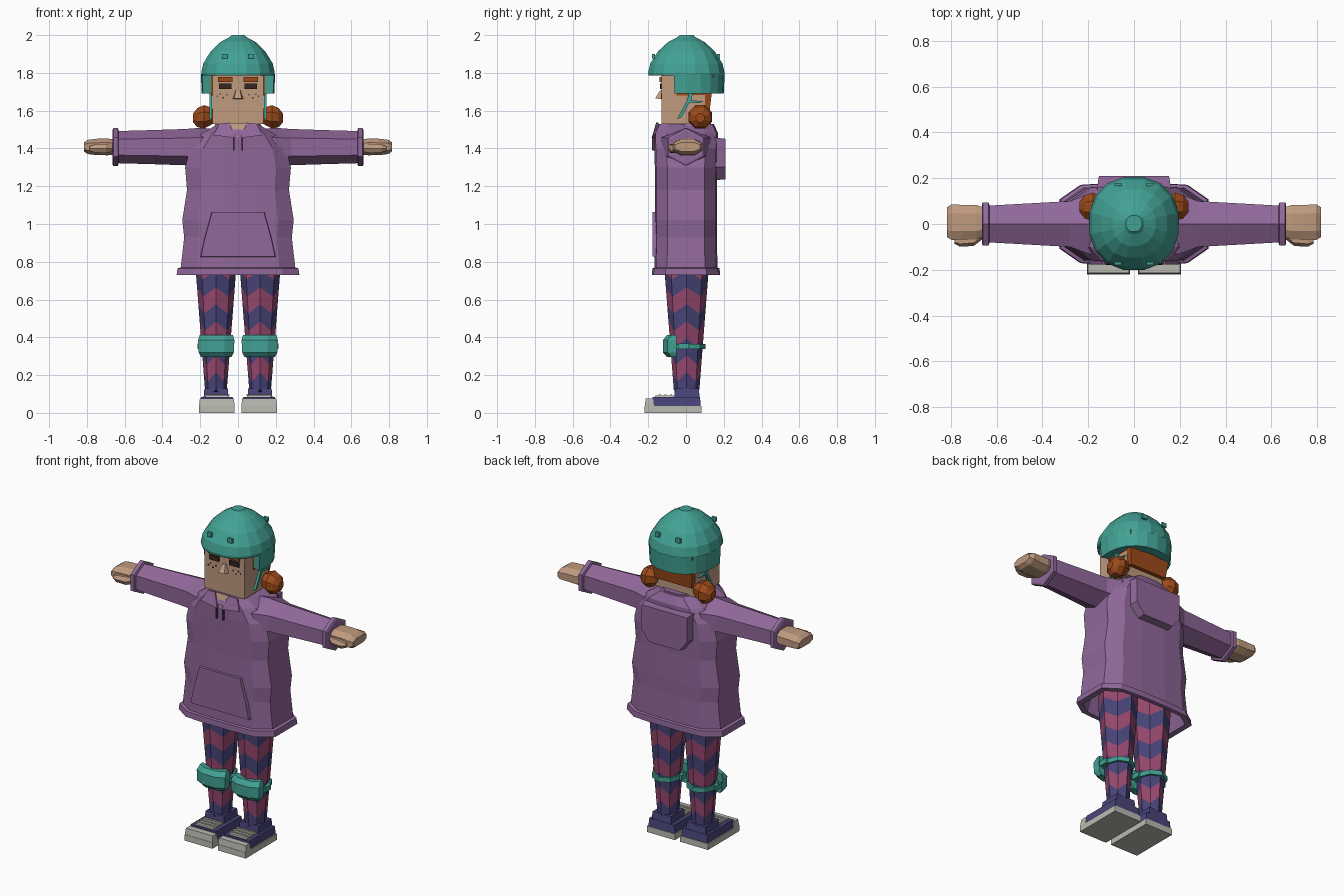
import bpy, bmesh
from math import sin, cos, pi, copysign

if "Cube" in bpy.data.objects:
    bpy.data.objects.remove(bpy.data.objects["Cube"])


def material(name, red, green, blue):
    """Flat material from display colour values, converted to linear."""
    colour = [(value / 255) ** 2.2 for value in (red, green, blue)] + [1]
    mat = bpy.data.materials.new(name)
    mat.use_nodes = True
    mat.diffuse_color = colour
    mat.node_tree.nodes["Principled BSDF"].inputs["Base Color"].default_value = colour
    return mat


teal = material("teal", 68, 160, 147)
purple = material("purple", 143, 104, 152)
dark_purple = material("dark purple", 80, 55, 90)
skin = material("skin", 190, 153, 126)
orange = material("auburn", 156, 76, 32)
navy = material("indigo", 75, 71, 122)
magenta = material("magenta", 152, 75, 112)
grey = material("sole grey", 186, 184, 176)
dark = material("dark brown", 58, 42, 38)


def loft(name, rings, mats, caps=True, closed=True):
    """Skin equal-length rings; several materials alternate ring by ring."""
    mats = mats if isinstance(mats, list) else [mats]
    bm = bmesh.new()
    rows = [[bm.verts.new(point) for point in ring] for ring in rings]
    for row, (lower, upper) in enumerate(zip(rows, rows[1:])):
        count = len(lower)
        for i in range(count if closed else count - 1):
            j = (i + 1) % count
            face = bm.faces.new((lower[i], lower[j], upper[j], upper[i]))
            face.material_index = row % len(mats)
    if caps:
        bm.faces.new(rows[0])
        bm.faces.new(rows[-1])
    bmesh.ops.recalc_face_normals(bm, faces=bm.faces)
    mesh = bpy.data.meshes.new(name)
    bm.to_mesh(mesh)
    bm.free()
    for mat in mats:
        mesh.materials.append(mat)
    obj = bpy.data.objects.new(name, mesh)
    bpy.context.collection.objects.link(obj)
    return obj


def oval(x, y, z, a, b, sides=8, plane="xy", power=2, phase=0):
    """Superellipse ring in a horizontal (xy) or arm-section (yz) plane."""
    points = []
    for i in range(sides):
        angle = 2 * pi * i / sides + phase
        u = a * copysign(abs(cos(angle)) ** (2 / power), cos(angle))
        v = b * copysign(abs(sin(angle)) ** (2 / power), sin(angle))
        points.append((x + u, y + v, z) if plane == "xy" else (x, y + u, z + v))
    return points


def box(name, xs, ys, zs, mat, taper=0):
    """Box between limits, its top drawn in by taper."""
    def rect(z, inset):
        x0, x1 = min(xs) + inset, max(xs) - inset
        y0, y1 = min(ys) + inset, max(ys) - inset
        return [(x0, y0, z), (x1, y0, z), (x1, y1, z), (x0, y1, z)]
    return loft(name, [rect(zs[0], 0), rect(zs[1], taper)], mat)


def panel(name, outline, y0, y1, mat, shrink=1.0):
    """Extrude an x-z outline along y, scaling its far side."""
    mid = sum(z for _, z in outline) / len(outline)
    return loft(name, [[(x, y0, z) for x, z in outline],
                       [(x * shrink, y1, mid + (z - mid) * shrink) for x, z in outline]], mat)


def torso_ring(z, a, b):
    """Twelve-sided body section with flat front and chamfered corners."""
    quarter = [(1, .6), (.72, .95), (.28, 1)]
    half = quarter + [(-u, v) for u, v in reversed(quarter)]
    return [(u * a, v * b, z) for u, v in half + [(-u, -v) for u, v in half]]


# Hoodie body: hollow hem, waist, shoulders and neck
loft("hoodie_body", [torso_ring(*r) for r in [
    (.9, .24, .14), (.73, .29, .155), (.73, .325, .18), (.765, .32, .178),
    (.77, .303, .167), (.93, .285, .163), (1.02, .295, .165), (1.18, .27, .163),
    (1.3, .28, .165), (1.4, .255, .168), (1.48, .19, .17), (1.53, .105, .147)]], purple)
panel("pocket", [(-.2, .825), (.2, .825), (.18, .92), (.14, 1.065), (-.14, 1.065), (-.18, .92)],
      -.15, -.178, purple, .98)
panel("hood", [(-.165, 1.46), (.165, 1.46), (.165, 1.3), (.11, 1.23), (-.11, 1.23), (-.165, 1.3)],
      .13, .21, purple, .93)
loft("hood_collar", [oval(0, .06, 1.44, .18, .125, 8, phase=pi / 8),
                     oval(0, .03, 1.535, .125, .11, 8, phase=pi / 8)], purple)

# Neck opening
loft("neck", [oval(0, 0, z, .075, .08) for z in (1.45, 1.56)], skin)
loft("neck_opening", [[(-.045, y, 1.534), (.045, y, 1.534), (0, y - .023, 1.455)]
                      for y in (-.151, -.146)], skin)

# Head, nose and back hair in stepped layers
box("head", (-.135, .135), (-.13, .1), (1.53, 1.82), skin)
loft("nose", [[(-.03, -.125, 1.66), (.03, -.125, 1.66), (.02, -.163, 1.665), (-.02, -.163, 1.665)],
              [(-.013, -.125, 1.71), (.013, -.125, 1.71), (.01, -.135, 1.71), (-.01, -.135, 1.71)]], skin)
for layer in range(4):
    edge = .142 - .006 * (3 - layer)
    low = 1.59 + .05 * layer
    box("hair_layer", (-edge, edge), (.015, edge), (low, low + .05), orange, -.006)

# Helmet shell with a raised crown
profile = [(1.79, .15), (1.785, .195), (1.8, .198), (1.85, .187), (1.915, .146),
           (1.963, .095), (1.99, .045), (2, .035)]
loft("helmet_shell", [oval(0, .002, z, r, r * 1.04, 16, power=2.25, phase=pi / 16)
                      for z, r in profile], teal)

# Lower helmet wall around ears and nape
wall = []
for i in range(13):
    angle = -.27 + (pi + .54) * i / 12
    c, s = cos(angle), sin(angle)
    u, v = copysign(abs(c) ** .89, c), copysign(abs(s) ** .89, s)
    wall.append([(u * r, v * r * 1.04, z) for r, z in
                 ((.14, 1.69), (.192, 1.69), (.197, 1.795), (.14, 1.795))])
loft("helmet_lower_wall", wall, teal)

for side, s in (("left", 1), ("right", -1)):
    # Face details
    box(side + "_eye", (s * .035, s * .1), (-.138, -.129), (1.715, 1.745), dark)
    box(side + "_eyebrow", (s * .03, s * .105), (-.139, -.13), (1.753, 1.777), orange)
    for x, z in ((.055, 1.68), (.075, 1.665), (.09, 1.685), (.105, 1.672)):
        box(side + "_freckle", (s * x, s * (x + .007)), (-.133, -.129), (z, z + .007), dark)
    box(side + "_sideburn", (s * .13, s * .142), (-.05, .03), (1.68, 1.79), orange)

    # Helmet vents
    for y0, y1 in ((-.18, -.165), (.165, .18)):
        box(side + "_vent", (s * .055, s * .085), (y0, y1), (1.875, 1.9), teal)

    # Faceted hair bun and chin straps
    loft(side + "_hair_bun", [oval(s * (.13 + d), .075, 1.572 - .1 * d, r, r, 8, "yz", phase=pi / 8)
                              for d, r in ((-.01, .03), (.015, .052), (.05, .067),
                                           (.085, .055), (.108, .025))], orange)
    for name, y0, z0, y1, z1 in (("front_strap", -.035, 1.555, .015, 1.65),
                                 ("rear_strap", .015, 1.645, .08, 1.64),
                                 ("upper_strap", .015, 1.64, .03, 1.71)):
        loft(side + "_" + name, [[(s * x, y + d, z + e) for x, d, e in
                                 ((.137, -.012, 0), (.15, -.012, 0), (.15, .012, .01), (.137, .012, .01))]
                                for y, z in ((y0, z0), (y1, z1))], teal)

    # Collar flap and drawstring
    loft(side + "_collar_flap", [[(s * .045, -.15 - d, 1.537), (s * .1, -.142 - d, 1.53),
                                  (s * .13, -.168 - d, 1.47), (s * .015, -.174 - d, 1.455)]
                                 for d in (0, .008)], purple)
    box(side + "_drawstring", (s * .018, s * .026), (-.181, -.165), (1.39, 1.46), dark_purple)

    # Six-sided sleeve and cuff
    def sleeve_ring(x, w, h):
        return [(s * x, w * u, 1.407 + h * v) for u, v in
                ((0, 1), (1, .5), (1, -.5), (0, -1), (-1, -.5), (-1, .5))]
    loft(side + "_sleeve", [sleeve_ring(*r) for r in (
        (.1, .13, .095), (.2, .13, .102), (.28, .1, .096), (.46, .09, .09), (.64, .08, .085))], purple)
    loft(side + "_cuff", [sleeve_ring(*r) for r in (
        (.632, .085, .09), (.636, .095, .1), (.66, .095, .1), (.665, .085, .09))], purple)

    # Mitten hand with thumb
    loft(side + "_hand", [oval(s * x, .008, 1.408, a, b, 8, "yz", 2.6, pi / 8) for x, a, b in (
        (.63, .06, .04), (.69, .08, .047), (.75, .08, .046), (.795, .083, .04), (.816, .07, .025))], skin)
    loft(side + "_thumb", [oval(s * x, y, 1.4, r, r, 6, "yz") for x, y, r in (
        (.66, -.045, .02), (.7, -.068, .028), (.76, -.075, .024), (.785, -.072, .014))], skin)

    # Leg whose zigzag rows alternate two colours
    def leg_ring(base):
        points = []
        for i in range(8):
            z = base + (.035 if i % 2 == 0 else -.015)
            grow = min(max((z - .1) / .63, 0), 1.05)
            angle = pi * i / 4
            points.append((s * .117 + (.056 + .049 * grow) * cos(angle),
                           .003 + (.066 + .049 * grow) * sin(angle), z))
        return points
    loft(side + "_leg", [leg_ring(.09 + .09 * row) for row in range(9)], [navy, magenta])

    # Knee pad, strap and buckles
    loft(side + "_knee_pad", [[(s * .115 + u * w, y, z) for u, y in
                               ((-1, -.05), (-1, front + .025), (-.45, front), (.45, front),
                                (1, front + .025), (1, -.05))]
                              for z, w, front in ((.295, .08, -.1), (.32, .093, -.122),
                                                  (.385, .096, -.122), (.413, .088, -.1))], teal)
    loft(side + "_knee_strap", [oval(s * .117, .003, z, .088, .099) for z in (.338, .366)], teal)
    for x in (.02, .202):
        box(side + "_buckle", (s * x, s * (x + .012)), (-.04, .015), (.337, .367), teal)

    # Shoe: sole, toe cap, upper, tongue and ankle
    inner, outer = s * .018, s * .206
    box(side + "_sole", (inner, outer), (-.22, .082), (0, .037), grey)
    box(side + "_toe_cap", (inner, outer), (-.218, -.17), (.037, .075), grey, .004)
    box(side + "_shoe_upper", (s * .024, s * .2), (-.18, .078), (.037, .085), navy, .004)
    box(side + "_tongue", (s * .05, s * .175), (-.165, -.06), (.08, .093), grey, .003)
    for y in (-.145, -.115, -.085):
        box(side + "_lace", (s * .045, s * .18), (y, y + .012), (.09, .097), grey)
    box(side + "_ankle", (s * .05, s * .182), (-.062, .072), (.08, .128), navy, .004)
